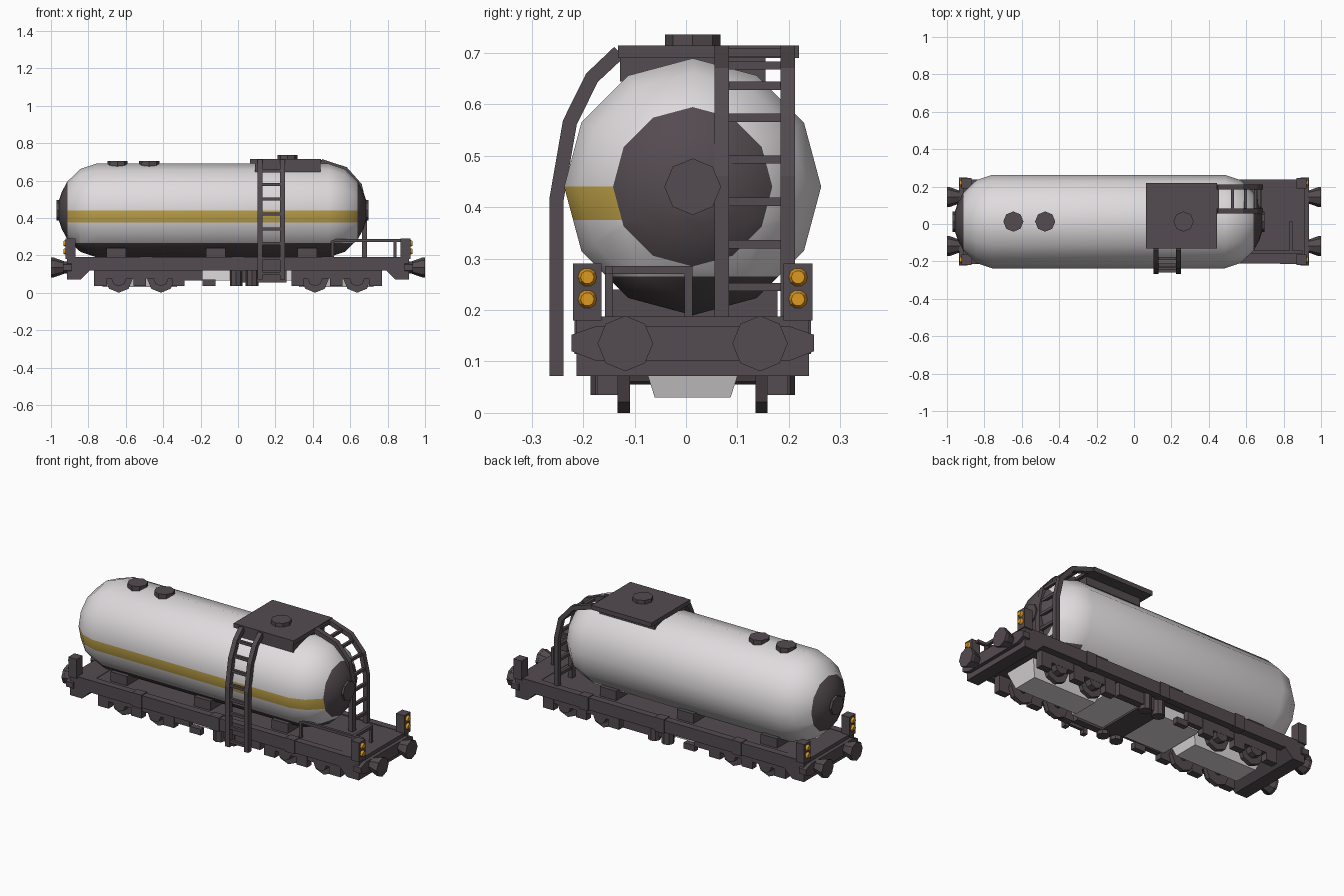
import bpy, bmesh, math
from mathutils import Matrix, Vector

if "Cube" in bpy.data.objects:
    bpy.data.objects.remove(bpy.data.objects["Cube"])

C = 0.013  # wagon centre line in y


def material(name, rgb):
    m = bpy.data.materials.new(name)
    m.diffuse_color = (*rgb, 1)
    m.use_nodes = True
    m.node_tree.nodes["Principled BSDF"].inputs["Base Color"].default_value = m.diffuse_color
    return m


DARK = material("dark grey", (0.088, 0.070, 0.079))
WHITE = material("off white", (0.74, 0.71, 0.73))
YELLOW = material("stripe yellow", (0.52, 0.36, 0.065))
ORANGE = material("lamp orange", (0.72, 0.32, 0.015))


def finish(name, bm, *mats):
    bmesh.ops.recalc_face_normals(bm, faces=bm.faces[:])
    me = bpy.data.meshes.new(name)
    bm.to_mesh(me)
    bm.free()
    for m in mats:
        me.materials.append(m)
    ob = bpy.data.objects.new(name, me)
    bpy.context.collection.objects.link(ob)
    return ob


def box(name, x0, x1, y0, y1, z0, z1, mat=DARK):
    bm = bmesh.new()
    bmesh.ops.create_cube(bm, size=1)
    for v in bm.verts:
        v.co = ((x0 + x1) / 2 + v.co.x * (x1 - x0), (y0 + y1) / 2 + v.co.y * (y1 - y0),
                (z0 + z1) / 2 + v.co.z * (z1 - z0))
    return finish(name, bm, mat)


def cyl(name, axis, a, b, p, q, r1, r2=None, mat=DARK, n=8):
    """Cylinder or cone from a to b along an axis; p, q are the other two coordinates."""
    bm = bmesh.new()
    bmesh.ops.create_cone(bm, cap_ends=True, segments=n, radius1=r1,
                          radius2=r1 if r2 is None else r2, depth=abs(b - a))
    mid, s = (a + b) / 2, 1 if b > a else -1
    if axis == 'x':
        m = Matrix.Translation((mid, p, q)) @ Matrix.Rotation(s * math.pi / 2, 4, 'Y')
    elif axis == 'y':
        m = Matrix.Translation((p, mid, q)) @ Matrix.Rotation(-s * math.pi / 2, 4, 'X')
    else:
        m = Matrix.Translation((p, q, mid))
    bm.transform(m)
    return finish(name, bm, mat)


def prism(name, pts, axis, a, b, mat=DARK):
    """Outline (u, z) extruded along x or y from a to b."""
    bm = bmesh.new()
    put = (lambda u, z, t: (t, u, z)) if axis == 'x' else (lambda u, z, t: (u, t, z))
    lo = [bm.verts.new(put(u, z, a)) for u, z in pts]
    hi = [bm.verts.new(put(u, z, b)) for u, z in pts]
    bm.faces.new(lo)
    bm.faces.new(hi)
    n = len(pts)
    for i in range(n):
        j = (i + 1) % n
        bm.faces.new((lo[i], lo[j], hi[j], hi[i]))
    return finish(name, bm, mat)


def ladder(name, path, axis, rails, width, first, step):
    """Two bent rails following a path, with evenly spaced rungs."""
    P = [Vector(p) for p in path]
    left, right = [], []
    for i, p in enumerate(P):
        d = P[min(i + 1, len(P) - 1)] - P[max(i - 1, 0)]
        nrm = Vector((-d.y, d.x)).normalized() * width / 2
        left.append(tuple(p + nrm))
        right.append(tuple(p - nrm))
    for k, (a, b) in enumerate(rails):
        prism(f"{name}_rail_{k}", left + right[::-1], axis, a, b)
    dist, k = first, 0
    a, b = rails[0][1], rails[1][0]
    for p, q in zip(P, P[1:]):
        length = (q - p).length
        while dist < length:
            u, z = p.lerp(q, dist / length)
            h = 0.008
            prism(f"{name}_rung_{k}", [(u - h, z - h), (u + h, z - h), (u + h, z + h), (u - h, z + h)],
                  axis, a, b)
            dist += step
            k += 1
        dist -= length


# tank: 12-sided lathe along x, cut for the stripe and the dark lower side
X0, X1, R, ZC = -0.957, 0.685, 0.25, 0.44
ends = [(0, 0.055), (0.015, 0.10), (0.045, 0.155), (0.115, 0.222), (0.2, R)]
prof = [(X0 + o, r) for o, r in ends] + [(X1 - o, r) for o, r in reversed(ends)]
bm = bmesh.new()
rings = [[bm.verts.new((x, C + r * math.sin(math.tau * i / 12), ZC + r * math.cos(math.tau * i / 12)))
          for i in range(12)] for x, r in prof]
for A, B in zip(rings, rings[1:]):
    for i in range(12):
        j = (i + 1) % 12
        bm.faces.new((A[i], A[j], B[j], B[i]))
bm.faces.new(rings[0])
bm.faces.new(rings[-1])
for zcut in (0.375, 0.265):
    bmesh.ops.bisect_plane(bm, geom=bm.verts[:] + bm.edges[:] + bm.faces[:],
                           plane_co=(0, 0, zcut), plane_no=(0, 0, 1))
for f in bm.faces:
    c = f.calc_center_median()
    if c.x < X0 + 0.044 or c.x > X1 - 0.044:
        f.material_index = 1
    elif c.z < 0.265 and (c.y < C or c.x > 0.5):
        f.material_index = 1
    elif 0.375 < c.z < 0.44 and c.y < C:
        f.material_index = 2
tank = finish("tank", bm, WHITE, DARK, YELLOW)
bpy.context.view_layer.objects.active = tank
tank.select_set(True)
bpy.ops.object.shade_smooth_by_angle(angle=math.radians(40))

# tank end discs and top caps
cyl("end_disc_right", 'x', 0.65, 0.697, C, ZC, 0.055)
cyl("end_disc_left", 'x', -0.93, -0.97, C, ZC, 0.055)
for i, x in enumerate((-0.645, -0.475)):
    cyl(f"top_cap_{i}", 'z', 0.67, 0.704, x, C, 0.054)

# top platform with its support and manhole
box("platform", 0.065, 0.445, -0.132, 0.22, 0.69, 0.715)
box("platform_support", 0.09, 0.44, -0.128, 0.155, 0.645, 0.692)
cyl("manhole", 'z', 0.71, 0.736, 0.265, C, 0.054)

# ladders on the front side and on the right end
ladder("side_ladder", [(-.252, .072), (-.252, .415), (-.226, .565), (-.183, .652), (-.13, .702)],
       'x', [(0.105, 0.131), (0.225, 0.251)], 0.028, 0.03, 0.08)
ladder("end_ladder", [(.676, .185), (.676, .46), (.65, .575), (.575, .66), (.445, .702)],
       'y', [(0.055, 0.084), (0.184, 0.212)], 0.026, 0.06, 0.083)

# main frame with raised side beams and straps
box("deck", -0.9, 0.9, C - 0.2, C + 0.2, 0.13, 0.186)
for s in (-1, 1):
    y = C + s * 0.205
    box("side_beam", -0.9, 0.9, y - 0.02, y + 0.02, 0.12, 0.19)
    for x in (-0.49, 0, 0.48):
        box("beam_strap", x - 0.03, x + 0.03, y - 0.025, y + 0.025, 0.115, 0.194)
for x in (-0.65, -0.12, 0.37):
    box("tank_saddle", x - 0.052, x + 0.052, C - 0.165, C + 0.165, 0.18, 0.24)

# ends: beams, buffers, lamp posts and lamps
for s in (-1, 1):
    xa, xb = sorted((s * 0.77, s * 0.91))
    prism("end_skirt", [(s * 0.78, 0.13), (s * 0.84, 0.072), (s * 0.915, 0.072), (s * 0.915, 0.188),
                        (s * 0.78, 0.188)], 'y', C - 0.226, C + 0.226)
    xa, xb = sorted((s * 0.89, s * 0.935))
    prism("end_beam", [(C - .236, .12), (C - .19, .102), (C + .19, .102), (C + .236, .12),
                       (C + .236, .152), (C + .19, .168), (C - .19, .168), (C - .236, .152)], 'x', xa, xb)
    for t in (-1, 1):
        y = C + t * 0.131
        cyl("buffer_shaft", 'x', s * 0.92, s * 0.985, y, 0.135, 0.03, 0.053)
        cyl("buffer_head", 'x', s * 0.985, s * 1.0, y, 0.135, 0.054)
        y = C + t * 0.205
        xa, xb = sorted((s * 0.87, s * 0.922))
        box("lamp_post", xa, xb, y - 0.028, y + 0.028, 0.18, 0.291)
        for z in (0.221, 0.264):
            cyl("lamp", 'x', s * 0.918, s * 0.934, y, z, 0.020, 0.013, ORANGE, 10)

# hand rail on the right end platform
for x, y in ((0.505, -0.15), (0.84, -0.15), (0.84, 0.005)):
    box("rail_post", x - 0.008, x + 0.008, y - 0.008, y + 0.008, 0.18, 0.28)
box("rail_front", 0.497, 0.9, -0.158, -0.142, 0.27, 0.286)
box("rail_cross", 0.832, 0.848, -0.158, 0.013, 0.27, 0.286)

# bogies: wheels, axles, side frames and light under-trays
for s in (-1, 1):
    for x in (0.412, 0.637):
        for t in (-1, 1):
            y = C + t * 0.134
            cyl("wheel", 'y', y - 0.012, y + 0.012, s * x, 0.0735, 0.0735)
            cyl("axle_box", 'y', y + t * 0.01, y + t * 0.048, s * x, 0.075, 0.04)
        cyl("axle", 'y', C - 0.13, C + 0.13, s * x, 0.0735, 0.018)
    for t in (-1, 1):
        y = C + t * 0.165
        box("bogie_side", s * 0.525 - 0.2, s * 0.525 + 0.2, y - 0.018, y + 0.018, 0.075, 0.125)
        for x in (0.525, 0.735, 0.32):
            box("bogie_spring", s * x - 0.034, s * x + 0.034, y - 0.02, y + 0.02, 0.035, 0.125)
    bm = bmesh.new()
    bmesh.ops.create_cube(bm, size=1)
    for v in bm.verts:
        k = 1 if v.co.z > 0 else 0.72
        v.co = (s * 0.525 + v.co.x * 0.46 * (0.5 + k / 2), C + v.co.y * 0.205 * k, 0.075 + v.co.z * 0.09)
    finish("bogie_tray", bm, WHITE)

# underframe equipment between the bogies
box("centre_tray", -0.3, 0.3, C - 0.14, C + 0.14, 0.065, 0.13, WHITE)
box("equipment_box", -0.03, 0.1, C - 0.17, C + 0.17, 0.055, 0.13)
for t in (-1, 1):
    y = C + t * 0.165
    for x in (-0.01, 0.075):
        cyl("brake_cylinder", 'z', 0.035, 0.13, x, y, 0.034)
    box("hanger", -0.19, -0.12, y - 0.015, y + 0.015, 0.035, 0.07)
    box("hanger_plate", -0.35, -0.19, y - 0.015, y + 0.015, 0.065, 0.13)
    box("battery_box", 0.1, 0.26, y - 0.02, y + 0.02, 0.055, 0.13)
